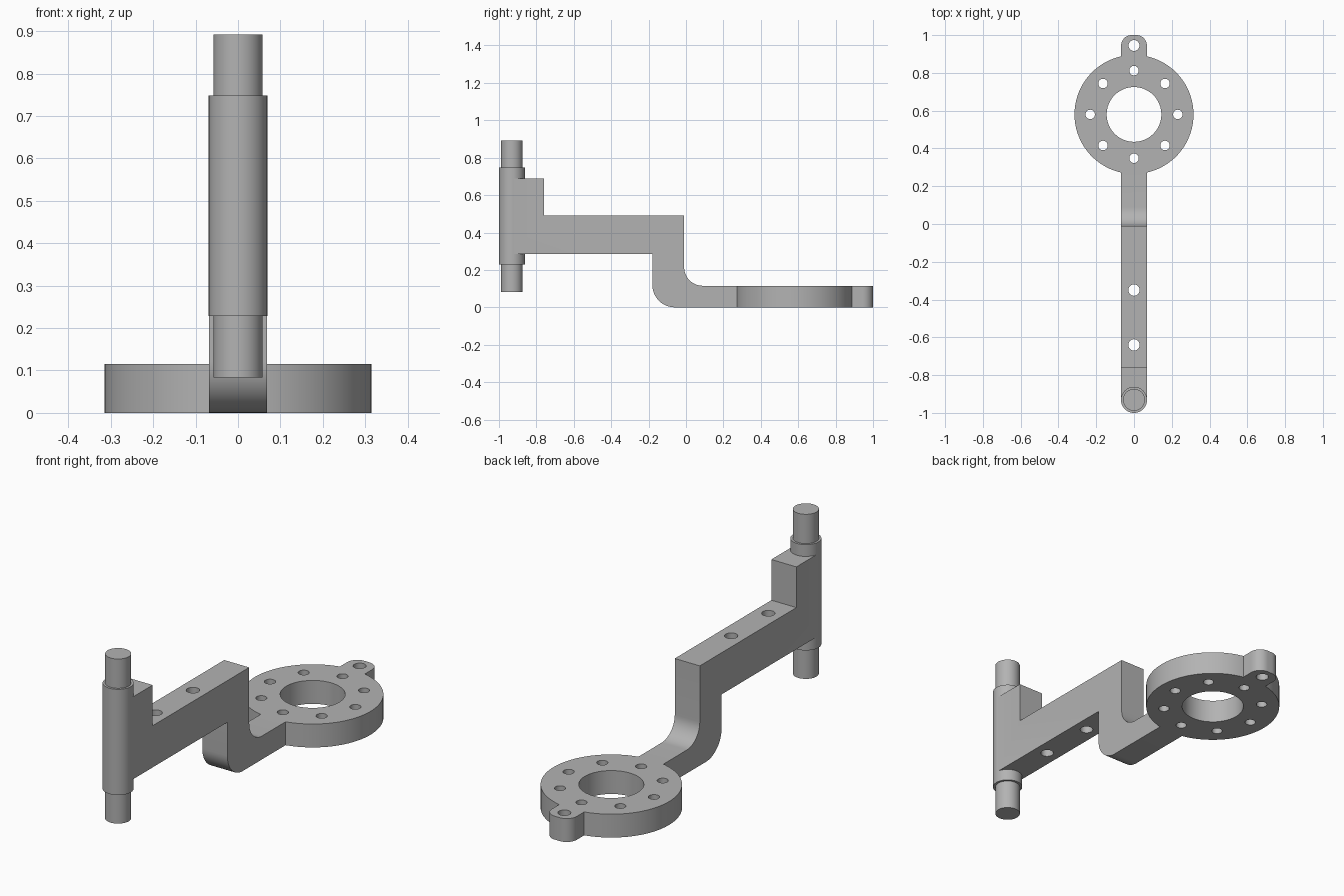
import bpy, bmesh, math
from mathutils import Vector

if "Cube" in bpy.data.objects:
    bpy.data.objects.remove(bpy.data.objects["Cube"], do_unlink=True)

grey = bpy.data.materials.new("plain_grey")
grey.use_nodes = True
COLOUR = (0.45, 0.45, 0.45, 1)
grey.diffuse_color = COLOUR
grey.node_tree.nodes["Principled BSDF"].inputs["Base Color"].default_value = COLOUR

HALF = 0.068            # half width of the arm and ear
THICK = 0.115           # plate thickness
RING_Y, PIN_Y = 0.58, -0.931


def extrude(name, outline, direction):
    """Solid from a closed 3D outline swept along a direction."""
    bm = bmesh.new()
    face = bm.faces.new([bm.verts.new(p) for p in outline])
    new = bmesh.ops.extrude_face_region(bm, geom=[face])["geom"]
    bmesh.ops.translate(bm, vec=direction,
                        verts=[v for v in new if isinstance(v, bmesh.types.BMVert)])
    bmesh.ops.recalc_face_normals(bm, faces=bm.faces)
    mesh = bpy.data.meshes.new(name)
    bm.to_mesh(mesh)
    bm.free()
    obj = bpy.data.objects.new(name, mesh)
    bpy.context.collection.objects.link(obj)
    mesh.materials.append(grey)
    return obj


def cylinder(name, x, y, radius, z0, z1, sides=64):
    angles = [2 * math.pi * i / sides for i in range(sides)]
    ring = [(x + radius * math.cos(a), y + radius * math.sin(a), z0) for a in angles]
    return extrude(name, ring, (0, 0, z1 - z0))


def rounded(corners, steps=12):
    """Replace each (u, v, radius) right-angle corner by an arc."""
    points = []
    for i, (u, v, r) in enumerate(corners):
        p = Vector((u, v))
        if r == 0:
            points.append(p)
            continue
        a = (Vector(corners[i - 1][:2]) - p).normalized() * r
        b = (Vector(corners[(i + 1) % len(corners)][:2]) - p).normalized() * r
        for k in range(steps + 1):
            t = math.pi / 2 * k / steps
            points.append(p + a * (1 - math.sin(t)) + b * (1 - math.cos(t)))
    return points


def combine(target, tool, operation):
    mod = target.modifiers.new("combine", "BOOLEAN")
    mod.operation, mod.object, mod.solver = operation, tool, "EXACT"
    bpy.context.view_layer.objects.active = target
    bpy.ops.object.modifier_apply(modifier=mod.name)
    bpy.data.objects.remove(tool, do_unlink=True)


# Cranked arm, from the ring plate up to the pin holder
side = rounded([(0.3, 0, 0), (0.3, THICK, 0), (-0.01, THICK, 0.1), (-0.01, 0.49, 0),
                (-0.76, 0.49, 0), (-0.76, 0.69, 0), (PIN_Y, 0.69, 0),
                (PIN_Y, 0.285, 0), (-0.18, 0.285, 0), (-0.18, 0, 0.12)])
bracket = extrude("bracket_arm", [(-HALF, y, z) for y, z in side], (2 * HALF, 0, 0))

# Ring plate, rounded ear and pin collar joined to the arm
ear = rounded([(-HALF, 0.84, 0), (HALF, 0.84, 0), (HALF, 1, 0.055), (-HALF, 1, 0.055)])
for part in (cylinder("ring_plate", 0, RING_Y, 0.315, 0, THICK, 128),
             extrude("ring_ear", [(x, y, 0) for x, y in ear], (0, 0, THICK)),
             cylinder("pin_collar", 0, PIN_Y, 0.069, 0.228, 0.748)):
    combine(bracket, part, "UNION")

# Bore, bolt circle, ear hole and arm holes
holes = [(0, RING_Y, 0.145), (0, 0.945, 0.029), (0, -0.35, 0.03), (0, -0.64, 0.03)]
for i in range(8):
    a = i * math.pi / 4
    holes.append((0.232 * math.cos(a), RING_Y + 0.232 * math.sin(a), 0.025))
for x, y, r in holes:
    combine(bracket, cylinder("hole_cutter", x, y, r, -0.1, 0.6, 48), "DIFFERENCE")

# Pin ends above and below the collar
pins = [cylinder("upper_pin", 0, PIN_Y, 0.058, 0.74, 0.892),
        cylinder("lower_pin", 0, PIN_Y, 0.058, 0.083, 0.235)]

# Smooth curved walls, keep hard edges
for obj in [bracket] + pins:
    bpy.ops.object.select_all(action="DESELECT")
    obj.select_set(True)
    bpy.context.view_layer.objects.active = obj
    bpy.ops.object.shade_smooth_by_angle(angle=math.radians(30))
